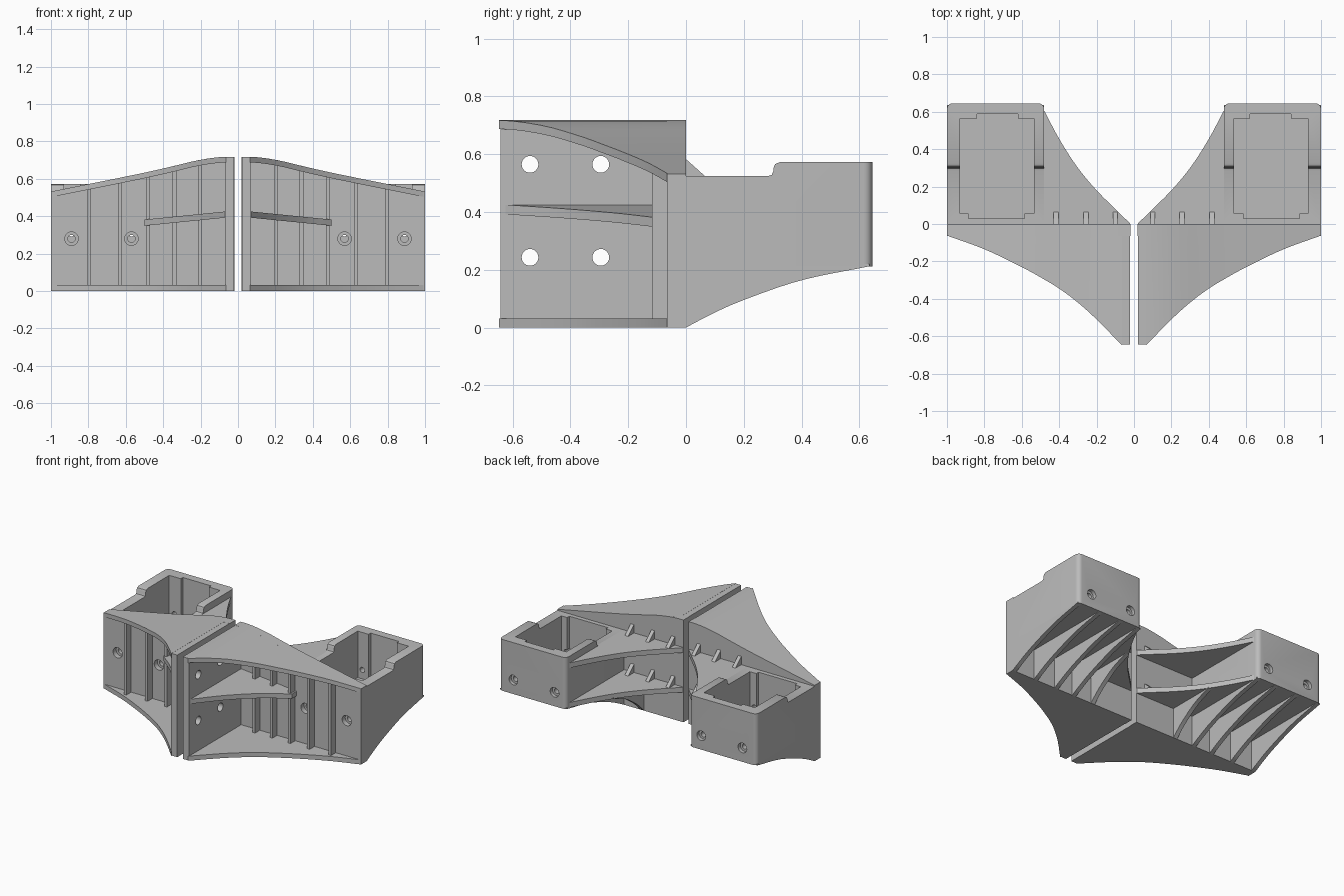
import bpy, bmesh, math

if "Cube" in bpy.data.objects:
    bpy.data.objects.remove(bpy.data.objects["Cube"])

grey = bpy.data.materials.new("plain grey")
grey.diffuse_color = (0.5, 0.5, 0.5, 1)
grey.use_nodes = True
grey.node_tree.nodes["Principled BSDF"].inputs["Base Color"].default_value = grey.diffuse_color


def curve(pts):
    """Smooth function through (x, value) points."""
    def f(x):
        n = len(pts)
        i = 0
        while i < n - 2 and x > pts[i + 1][0]:
            i += 1

        def slope(k):
            a, b = pts[max(k - 1, 0)], pts[min(k + 1, n - 1)]
            return (b[1] - a[1]) / (b[0] - a[0])
        (x0, y0), (x1, y1) = pts[i], pts[i + 1]
        h = x1 - x0
        t = (x - x0) / h
        return ((2*t**3 - 3*t*t + 1) * y0 + (t**3 - 2*t*t + t) * h * slope(i)
                + (3*t*t - 2*t**3) * y1 + (t**3 - t*t) * h * slope(i + 1))
    return f


def const(v):
    return lambda x: v


def make(name, bm):
    bmesh.ops.recalc_face_normals(bm, faces=bm.faces)
    me = bpy.data.meshes.new(name)
    bm.to_mesh(me)
    bm.free()
    me.materials.append(grey)
    ob = bpy.data.objects.new(name, me)
    bpy.context.collection.objects.link(ob)
    return ob


def loft(name, x0, x1, y0, y1, z0, z1, n=20):
    """Slab swept along x with varying depth and height."""
    bm = bmesh.new()
    rows = []
    for i in range(n + 1):
        x = x0 + (x1 - x0) * i / n
        a, b, c, d = y0(x), y1(x), z0(x), z1(x)
        rows.append([bm.verts.new(p) for p in
                     ((x, a, c), (x, b, c), (x, b, d), (x, a, d))])
    for r, s in zip(rows, rows[1:]):
        for k in range(4):
            m = (k + 1) % 4
            bm.faces.new((r[k], r[m], s[m], s[k]))
    bm.faces.new(rows[0])
    bm.faces.new(rows[-1])
    return make(name, bm)


def prism(name, pts, lo, hi, axis):
    """Extrude a profile along x (points are y, z) or z (points are x, y)."""
    bm = bmesh.new()
    put = (lambda p, h: (h, p[0], p[1])) if axis == "x" else (lambda p, h: (p[0], p[1], h))
    a = [bm.verts.new(put(p, lo)) for p in pts]
    b = [bm.verts.new(put(p, hi)) for p in pts]
    bm.faces.new(a)
    bm.faces.new(b)
    for i in range(len(pts)):
        j = (i + 1) % len(pts)
        bm.faces.new((a[i], a[j], b[j], b[i]))
    return make(name, bm)


def box(name, x0, x1, y0, y1, z0, z1):
    return prism(name, [(x0, y0), (x1, y0), (x1, y1), (x0, y1)], z0, z1, "z")


def circle(u, v, r, n=24):
    return [(u + r * math.cos(2 * math.pi * i / n), v + r * math.sin(2 * math.pi * i / n))
            for i in range(n)]


def hole_y(x, z, r, y0, y1):
    ob = prism("cutter", circle(0, 0, r), 0, y1 - y0, "z")
    for v in ob.data.vertices:
        p = v.co.copy()
        v.co = (x + p.x, y0 + p.z, z - p.y)
    return ob


def cut(ob, cutters):
    for c in cutters:
        m = ob.modifiers.new("cut", "BOOLEAN")
        m.operation, m.solver, m.object = "DIFFERENCE", "EXACT", c
    bpy.context.view_layer.update()
    me = bpy.data.meshes.new_from_object(
        ob.evaluated_get(bpy.context.evaluated_depsgraph_get()))
    ob.modifiers.clear()
    ob.data = me
    for c in cutters:
        bpy.data.objects.remove(c)


# Shared outlines
top = curve([(0, .718), (.1, .716), (.22, .698), (.35, .667), (.5, .633), (.8, .572), (1, .532)])
under = lambda x: top(x) - .03
front = curve([(.07, -.643), (.2, -.51), (.3, -.42), (.4, -.345), (.5, -.285),
               (.6, -.23), (.8, -.135), (1, -.062)])
wing = curve([(.02, .002), (.1, .08), (.2, .18), (.3, .30), (.4, .455), (.49, .625)])
shelf = curve([(.07, -.625), (.2, -.43), (.35, -.25), (.5, -.115)])
shelf_top = lambda x: .425 - .1 * (x - .07)

# Front wedge: back wall, side wall, floor, sloping roof, middle shelf
HX = (.57, .89)
wall = loft("back_wall", .02, 1, const(-.065), const(0), const(0), top)
cut(wall, [hole_y(x, .28, .036, -.1, -.03) for x in HX]
    + [hole_y(x, .28, .02, -.05, .02) for x in HX])
side = box("centre_wall", .022, .07, -.643, -.01, 0, .717)
cut(side, [prism("cutter", circle(y, z, .029), -.02, .15, "x")
           for y in (-.54, -.295) for z in (.243, .565)])
loft("floor_plate", .065, 1, front, const(-.01), const(0), const(.032))
loft("roof_plate", .065, 1, front, const(-.01), under, top)
loft("middle_shelf", .065, .5, shelf, const(-.05),
     lambda x: shelf_top(x) - .033, shelf_top)

# Upright ribs on the front of the wall
for i, x in enumerate((.205, .34, .48, .63, .795)):
    loft(f"wall_rib_{i}", x - .01, x + .01, const(-.118), const(-.05),
         const(.02), lambda v: top(v) - .015, 1)

# Rear socket with rounded rear corners, lowered front rim and stepped pocket
R = .03
plan = [(.48, -.01), (1, -.01)]
for cx, a0 in ((1 - R, 0), (.48 + R, 90)):
    for k in range(7):
        a = math.radians(a0 + 15 * k)
        plan.append((cx + R * math.cos(a), .645 - R + R * math.sin(a)))
socket = prism("rear_socket", plan, .212, .573, "z")
rim = [(-.1, .525), (.285, .525), (.297, .529), (.302, .54), (.303, .553),
       (.309, .566), (.325, .573), (.325, .7), (-.1, .7)]
pocket = [(.535, .055), (.585, .055), (.585, .03), (.885, .03), (.885, .055), (.93, .055),
          (.93, .565), (.84, .565), (.84, .588), (.62, .588), (.62, .565), (.535, .565)]
cut(socket, [prism("cutter", rim, .4, 1.1, "x"), prism("cutter", pocket, .247, .8, "z")]
    + [hole_y(x, .31, .034, .62, .7) for x in HX]
    + [hole_y(x, .31, .018, .55, .65) for x in HX]
    + [hole_y(x, .28, .02, -.05, .1) for x in HX])

# Curved wing plates between the socket and the centre
for name, z in (("upper_wing", .525), ("lower_wing", .247)):
    loft(name, .022, .49, const(-.01), wing, const(z - .035), const(z))
    # Small gussets on each wing
    for i, x in enumerate((.1, .257, .417)):
        prism(f"{name}_gusset_{i}", [(-.01, z - .01), (.065, z - .01), (.065, z), (0, z + .058),
                                     (-.01, z + .058)], x - .013, x + .013, "x")

# Curved ribs under the socket and wing
low = curve([(0, 0), (.1, .052), (.2, .095), (.4, .163), (.64, .212)])
for i, (x, reach) in enumerate(((.34, .34), (.495, .635), (.64, .635), (.81, .635), (.985, .635))):
    pts = [(reach * k / 12, low(.64 * k / 12)) for k in range(13)]
    prism(f"under_rib_{i}", pts + [(reach, .22), (-.01, .22), (-.01, 0)],
          x - .015, x + .015, "x")

# Mirror every part and keep crisp edges
for ob in list(bpy.context.scene.objects):
    ob.modifiers.new("mirror", "MIRROR").use_axis = (True, False, False)
    bpy.ops.object.select_all(action="DESELECT")
    ob.select_set(True)
    bpy.context.view_layer.objects.active = ob
    bpy.ops.object.shade_smooth_by_angle(angle=math.radians(30))
